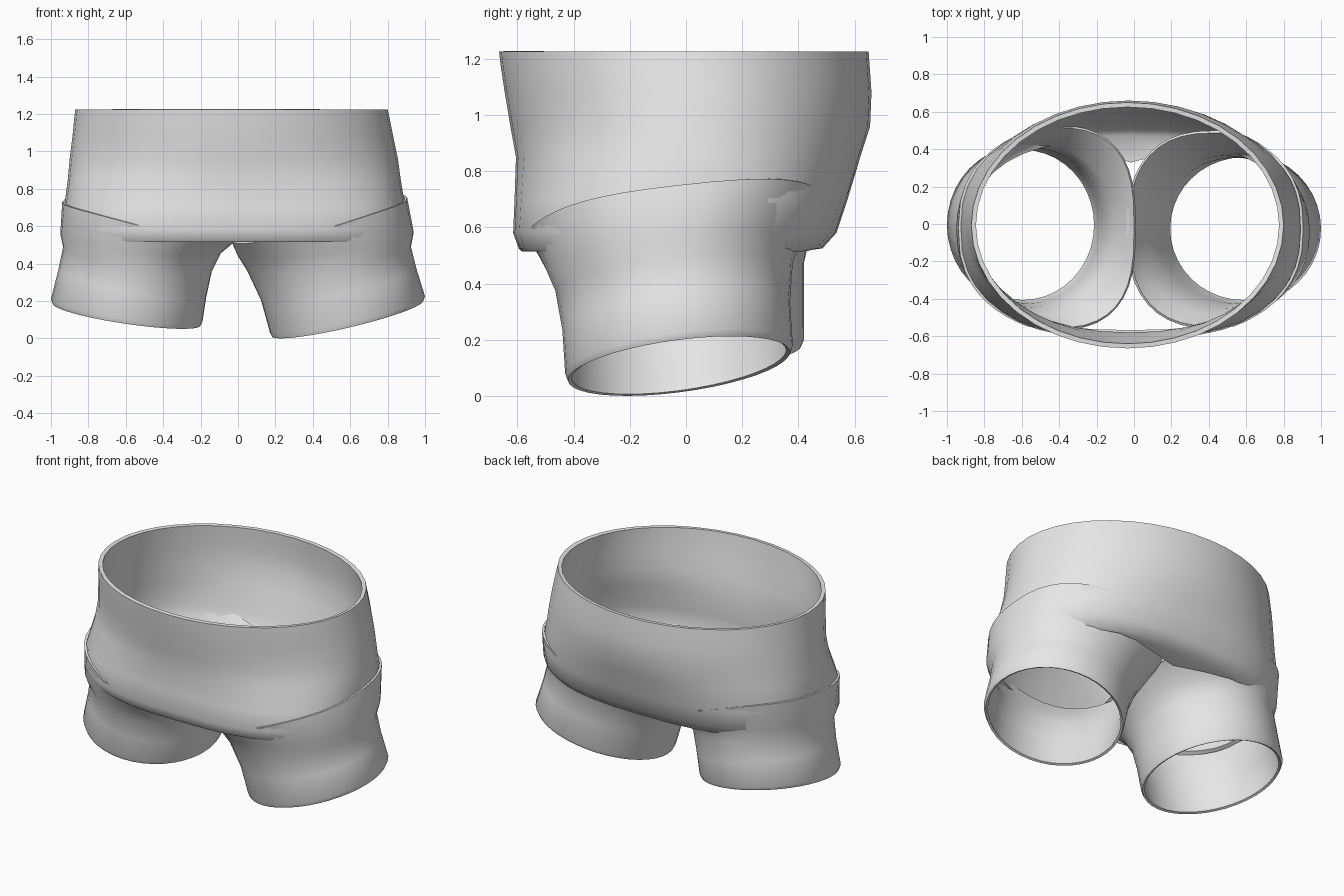
import bpy, bmesh, math

if "Cube" in bpy.data.objects:
    bpy.data.objects.remove(bpy.data.objects["Cube"])

SEGMENTS = 40
HIP = (-0.018, -0.025, 0.912, 0.592, 2.45)   # hip oval: centre x, y, radii x, y, squareness

fabric = bpy.data.materials.new("light_grey_fabric")
fabric.diffuse_color = (0.8, 0.8, 0.8, 1.0)
fabric.use_nodes = True
fabric.node_tree.nodes["Principled BSDF"].inputs["Base Color"].default_value = fabric.diffuse_color


def power(v, n):
    return math.copysign(abs(v) ** (2 / n), v)


def tuck(x, y, limit):
    """Pull a point in so it lies no further out than the hip oval times limit."""
    cx, cy, rx, ry, n = HIP
    f = (abs((x - cx) / rx) ** n + abs((y - cy) / ry) ** n) ** (1 / n)
    k = min(1, limit / f)
    return cx + (x - cx) * k, cy + (y - cy) * k


def tube(name, rings, wall, gusset=0):
    """Loft open rings: (x_left, x_right, y_front, y_back, z_left, z_right, back_rise,
    squareness, tuck limit). The gusset pulls the lowest ring in at the centre back."""
    bm = bmesh.new()
    loops = []
    for x0, x1, y0, y1, z0, z1, rise, n, limit in rings:
        loop = []
        for i in range(SEGMENTS):
            a = 2 * math.pi * i / SEGMENTS
            c, s = power(math.cos(a), n), power(math.sin(a), n)
            x, y = (x0 + x1) / 2 + (x1 - x0) / 2 * c, (y0 + y1) / 2 + (y1 - y0) / 2 * s
            if limit:
                x, y = tuck(x, y, limit)
            if not loops and s > 0:
                y -= gusset * max(0, 1 - abs(x) / 0.42)
            loop.append(bm.verts.new((x, y, (z0 + z1) / 2 + (z1 - z0) / 2 * c + rise * s)))
        loops.append(loop)
    # Rings run bottom to top, so this winding faces outward
    for low, high in zip(loops, loops[1:]):
        for i in range(SEGMENTS):
            j = (i + 1) % SEGMENTS
            bm.faces.new((low[i], low[j], high[j], high[i]))
    mesh = bpy.data.meshes.new(name)
    bm.to_mesh(mesh)
    bm.free()
    mesh.materials.append(fabric)
    obj = bpy.data.objects.new(name, mesh)
    bpy.context.collection.objects.link(obj)
    # Cloth thickness, grown inward
    solid = obj.modifiers.new("cloth_thickness", 'SOLIDIFY')
    solid.thickness = wall
    solid.offset = -1
    bpy.ops.object.select_all(action='DESELECT')
    obj.select_set(True)
    bpy.context.view_layer.objects.active = obj
    bpy.ops.object.modifier_apply(modifier=solid.name)
    bpy.ops.object.shade_smooth_by_angle(angle=math.radians(60))
    return obj


# Waist and hips: level rings, seat curling under at the centre back
hip_rings = [
    (-0.89, 0.855, -0.585, 0.465, 0.515, 2.6),
    (-0.895, 0.86, -0.595, 0.485, 0.525, 2.6),
    (-0.915, 0.88, -0.615, 0.535, 0.58, 2.6),
    (-0.93, 0.895, -0.61, 0.575, 0.70, 2.45),
    (-0.91, 0.87, -0.605, 0.62, 0.85, 2.15),
    (-0.90, 0.855, -0.625, 0.655, 0.96, 2),
    (-0.885, 0.83, -0.645, 0.66, 1.08, 2),
    (-0.875, 0.81, -0.66, 0.653, 1.18, 2),
    (-0.87, 0.80, -0.665, 0.65, 1.225, 2),
]
tube("hip_section", [(a, b, c, d, z, z, 0, n, 0) for a, b, c, d, z, n in hip_rings],
     0.025, gusset=0.14)

# Leg on the -x side: tilted rings from hem to hip
tube("left_leg", [
    (-0.99, -0.20, -0.42, 0.41, 0.185, 0.07, 0.05, 2, 0),
    (-1.00, -0.19, -0.43, 0.42, 0.21, 0.09, 0.05, 2, 0),
    (-0.96, -0.17, -0.44, 0.42, 0.37, 0.22, 0.05, 2, 0),
    (-0.935, -0.14, -0.46, 0.42, 0.49, 0.36, 0.05, 2, 0),
    (-0.95, -0.09, -0.50, 0.44, 0.56, 0.46, 0.05, 2.1, 1.03),
    (-0.94, 0.01, -0.57, 0.53, 0.73, 0.55, 0.05, 2.8, 1.012),
], 0.015)

# Leg on the +x side: wider flare
tube("right_leg", [
    (0.18, 0.99, -0.42, 0.37, 0.013, 0.20, 0.05, 2, 0),
    (0.17, 1.00, -0.43, 0.38, 0.035, 0.225, 0.05, 2, 0),
    (0.125, 0.955, -0.44, 0.37, 0.20, 0.37, 0.05, 2, 0),
    (0.05, 0.925, -0.465, 0.38, 0.36, 0.49, 0.05, 2, 0),
    (0.00, 0.94, -0.50, 0.41, 0.44, 0.57, 0.05, 2.1, 1.05),
    (-0.04, 0.91, -0.56, 0.50, 0.53, 0.75, 0.06, 2.5, 1.012),
], 0.015)
